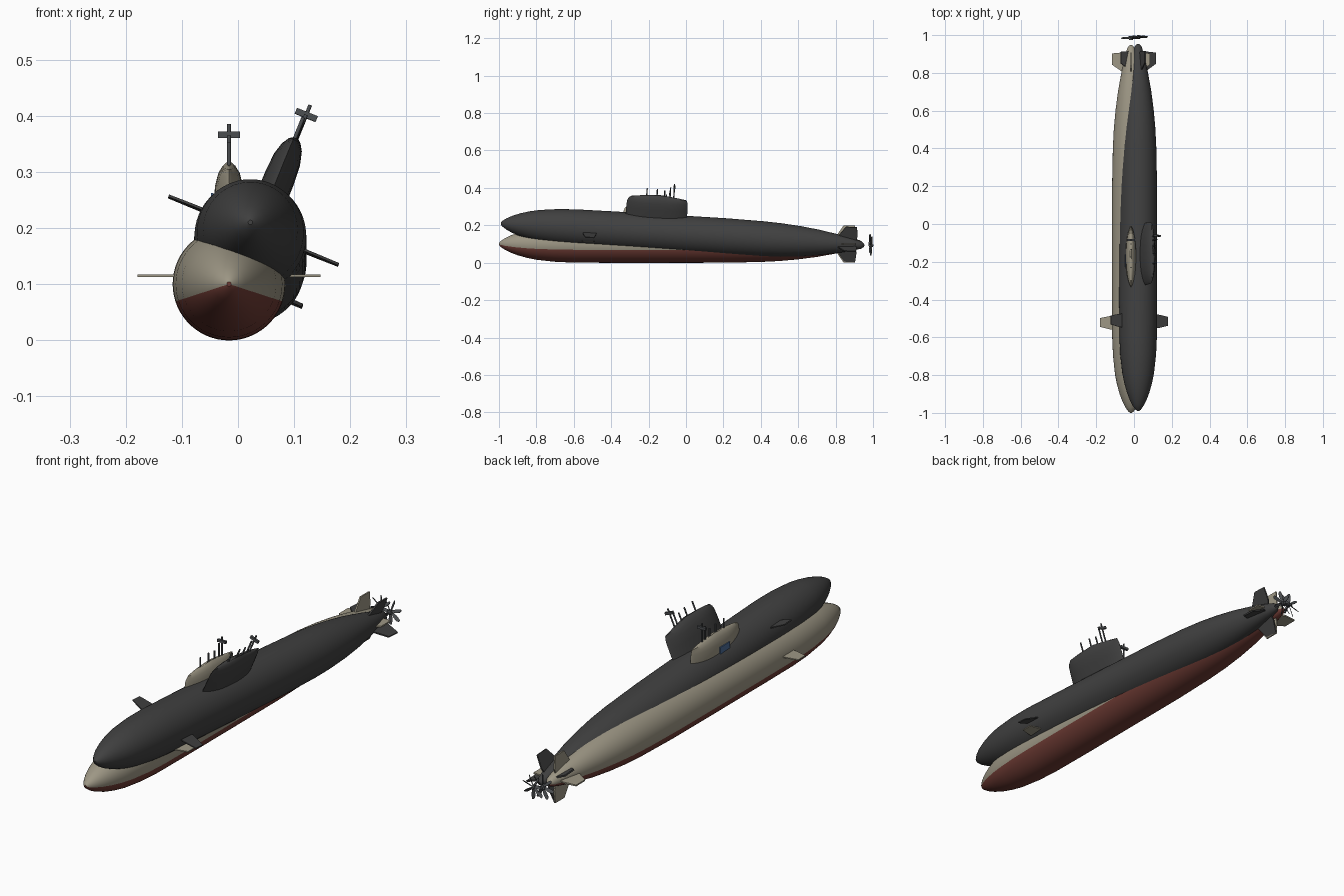
import bpy, bmesh, math
from mathutils import Matrix, Vector

if "Cube" in bpy.data.objects:
    bpy.data.objects.remove(bpy.data.objects["Cube"])


def material(name, rgb):
    m = bpy.data.materials.new(name)
    m.diffuse_color = (*rgb, 1)
    m.use_nodes = True
    m.node_tree.nodes["Principled BSDF"].inputs["Base Color"].default_value = m.diffuse_color
    return m


BEIGE = material("beige", (0.34, 0.31, 0.235))
DARK = material("charcoal", (0.052, 0.052, 0.052))
RED = material("hull red", (0.16, 0.045, 0.035))
STEEL = material("dark steel", (0.07, 0.075, 0.08))
BLUE = material("blue", (0.07, 0.15, 0.31))


def finish(name, bm, mats, place, smooth=True):
    bmesh.ops.recalc_face_normals(bm, faces=bm.faces)
    me = bpy.data.meshes.new(name)
    bm.to_mesh(me)
    bm.free()
    for m in mats:
        me.materials.append(m)
    ob = bpy.data.objects.new(name, me)
    bpy.context.collection.objects.link(ob)
    ob.matrix_world = place
    if smooth:
        bpy.ops.object.select_all(action='DESELECT')
        ob.select_set(True)
        bpy.context.view_layer.objects.active = ob
        bpy.ops.object.shade_smooth_by_angle(angle=math.radians(35))
    return ob


def loft(bm, rings):
    """Skin a list of equal-length point rings and cap both ends."""
    loops = [[bm.verts.new(p) for p in r] for r in rings]
    n = len(loops[0])
    for a, b in zip(loops, loops[1:]):
        for i in range(n):
            j = (i + 1) % n
            bm.faces.new((a[i], a[j], b[j], b[i]))
    bm.faces.new(loops[0])
    bm.faces.new(loops[-1][::-1])


def plate(bm, outline, thick, matrix):
    """Thin plate: outline in local XY, thickness along local Z."""
    loft(bm, [[matrix @ Vector((x, y, s * thick / 2)) for x, y in outline]
              for s in (-1, 1)])


def box(bm, center, size):
    bmesh.ops.create_cube(bm, size=1, matrix=Matrix.Translation(center)
                          @ Matrix.Diagonal((*size, 1)))


# (station along the hull, radius)
HULL = [(-1, .004), (-.993, .014), (-.97, .03), (-.94, .045), (-.9, .06),
        (-.85, .074), (-.8, .084), (-.7, .095), (-.6, .0995), (-.4, .1005),
        (-.1, .1005), (.2, .1), (.4, .096), (.5, .091), (.6, .082), (.7, .069),
        (.8, .051), (.88, .033), (.93, .02), (.944, .01), (.947, .003)]
# (station, height above the hull axis)
MASTS = [(-.23, .252), (-.175, .25), (-.135, .245), (-.105, .265), (-.085, .285)]


def submarine(tag, place, body, belly):
    # Hull of revolution, lower part painted below a fixed angle
    bm = bmesh.new()
    seg = 60
    loft(bm, [[(r * math.cos(i * math.tau / seg), y, r * math.sin(i * math.tau / seg))
               for i in range(seg)] for y, r in HULL])
    for f in bm.faces:
        c = f.calc_center_median()
        if math.atan2(c.z, abs(c.x)) < math.radians(-18):
            f.material_index = 1
    finish(tag + "_hull", bm, [body, belly], place)

    # Sail: lens-shaped rings with a domed top
    bm = bmesh.new()
    rings = []
    for z, w, y0, y1 in [(.06, .028, -.337, -.008), (.14, .0275, -.336, -.008),
                         (.175, .025, -.334, -.009), (.198, .019, -.328, -.011),
                         (.211, .011, -.315, -.016), (.217, .004, -.27, -.05)]:
        ring = []
        for i in range(32):
            a = i * math.tau / 32
            u = math.cos(a)
            side = math.copysign(1, math.sin(a)) if i % 16 else 0
            half = w * max(0.0, 1 - abs(u) ** 2.6) ** .8
            ring.append((side * half, (y0 + y1) / 2 + u * (y1 - y0) / 2,
                         z - (.014 * max(0, u) + .007 * max(0, -u)) * (z > .18)))
        rings.append(ring)
    loft(bm, rings)
    finish(tag + "_sail", bm, [body], place)

    # Masts with a crossbar on the tallest one
    bm = bmesh.new()
    for y, top in MASTS:
        bmesh.ops.create_cone(bm, cap_ends=True, segments=12, radius1=.0034,
                              radius2=.0034, depth=top - .18,
                              matrix=Matrix.Translation((0, y, (top + .18) / 2)))
    box(bm, (0, -.085, .266), (.04, .01, .011))
    finish(tag + "_masts", bm, [STEEL], place)

    # Bow planes, left and right
    bm = bmesh.new()
    for s in (-1, 1):
        plate(bm, [(s * .07, -.562), (s * .115, -.557), (s * .163, -.545),
                   (s * .163, -.498), (s * .115, -.488), (s * .07, -.485)],
              .0045, Matrix.Translation((0, 0, .015)))
    finish(tag + "_bow_planes", bm, [body], place, False)

    # Four stern fins in a cross
    bm = bmesh.new()
    for k in range(4):
        plate(bm, [(.01, .795), (.045, .805), (.1, .843), (.1, .903),
                   (.045, .908), (.01, .895)],
              .006, Matrix.Rotation(k * math.pi / 2, 4, 'Y'))
    finish(tag + "_stern_fins", bm, [body], place, False)

    # Propeller: hub and seven pitched blades
    bm = bmesh.new()
    hub = Matrix.Translation((0, .985, 0))
    bmesh.ops.create_cone(bm, cap_ends=True, segments=16, radius1=.010, radius2=.006,
                          depth=.02, matrix=hub @ Matrix.Rotation(-math.pi / 2, 4, 'X'))
    for k in range(7):
        turn = Matrix.Rotation(k * math.tau / 7 + .2, 4, 'Y')
        pitch = Matrix.Rotation(math.radians(50), 4, 'X')
        plate(bm, [(.006, -.004), (.03, -.008), (.046, -.008), (.053, -.003),
                   (.052, .004), (.03, .007), (.006, .004)], .002, hub @ turn @ pitch)
    finish(tag + "_propeller", bm, [STEEL], place, False)


# Upright boat, and a second boat rolled to the side with its bow raised
upright = Matrix.Translation((-.016, 0, .1))
leaning = (Matrix.Translation((.022, .008, .15)) @ Matrix.Rotation(-.06, 4, 'X')
           @ Matrix.Rotation(math.radians(22), 4, 'Y'))
submarine("upright", upright, BEIGE, RED)
submarine("leaning", leaning, DARK, DARK)

# Blue panel on the left side of the upright sail
bm = bmesh.new()
box(bm, (-.030, -.195, .142), (.004, .065, .04))
finish("sail_panel", bm, [BLUE], upright, False)
